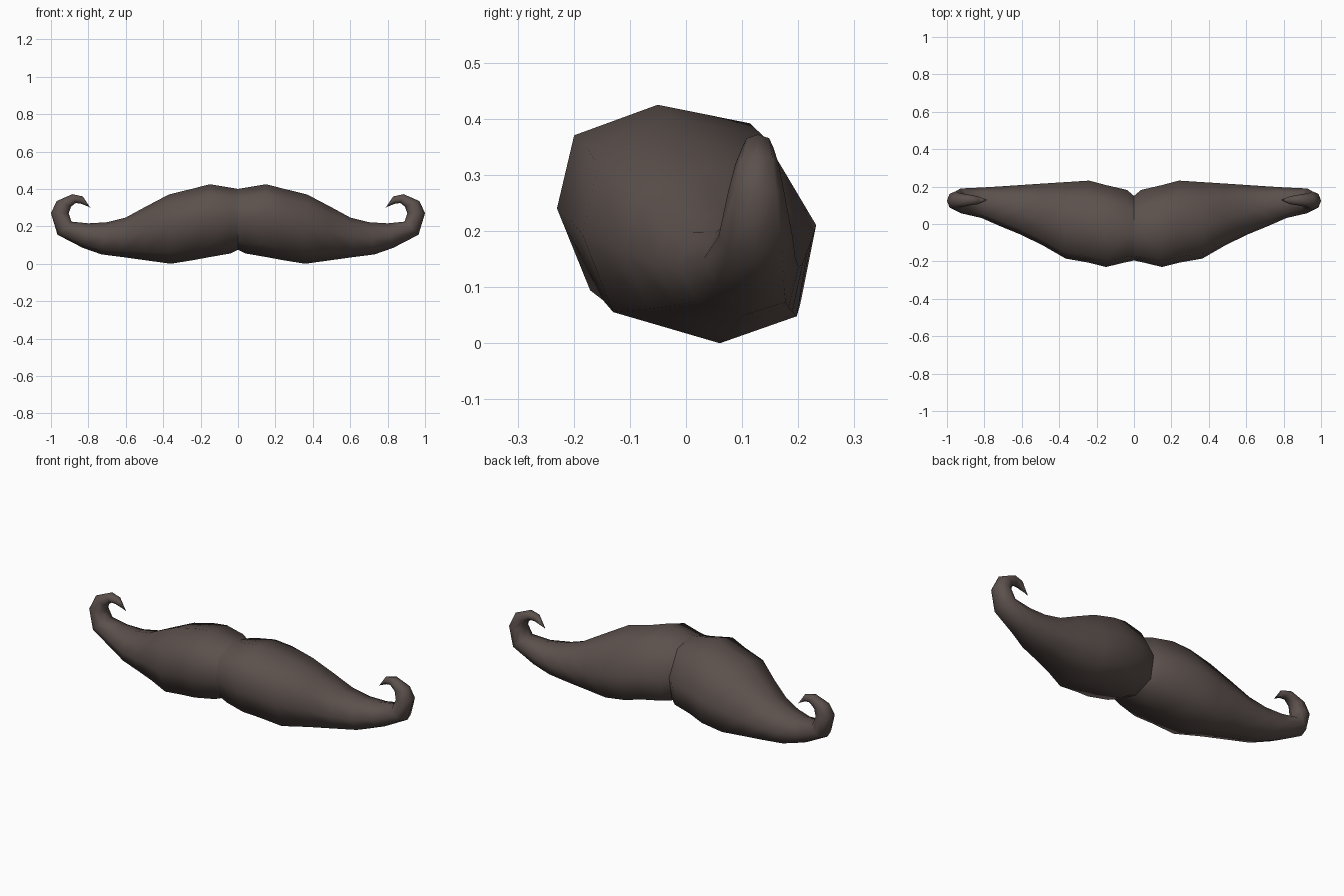
import bpy, bmesh
from mathutils import Vector

if "Cube" in bpy.data.objects:
    bpy.data.objects.remove(bpy.data.objects["Cube"])

hair = bpy.data.materials.new("dark brown hair")
hair.diffuse_color = (0.105, 0.08, 0.072, 1)
hair.use_nodes = True
hair.node_tree.nodes["Principled BSDF"].inputs["Base Color"].default_value = hair.diffuse_color

# Unit cross-sections (depth, height): lopsided for the body, regular for the curl
BODY = [(-.18, 1), (-.86, .72), (-1, .05), (-.73, -.7), (.2, -1), (.87, -.74), (1, 0), (.57, .83)]
CURL = [(0, 1), (-.72, .72), (-1, 0), (-.72, -.72), (0, -1), (.72, -.72), (1, 0), (.72, .72)]

# Rings along one half: inner edge x,z / outer edge x,z / front y, back y
RINGS = [
    (0, .40, 0, .075, -.195, .15),
    (.035, .406, .04, .055, -.203, .182),
    (.15, .425, .15, .036, -.23, .208),
    (.24, .402, .24, .019, -.207, .232),
    (.37, .37, .36, .0, -.185, .224),
    (.49, .307, .49, .018, -.113, .216),
    (.60, .247, .62, .036, -.055, .208),
    (.70, .222, .73, .05, -.012, .201),
    (.80, .216, .83, .085, .032, .195),
    (.89, .225, .965, .155, .058, .190),
    (.905, .27, 1.0, .27, .075, .175),
    (.893, .305, .97, .335, .088, .165),
    (.868, .325, .885, .372, .10, .156),
    (.84, .321, .83, .36, .106, .148),
    (.79, .302, .788, .296, .125, .131),
]

# One half of the moustache, swept through the rings
bm = bmesh.new()
loops = []
for i, (ax, az, bx, bz, y0, y1) in enumerate(RINGS):
    a, b = Vector((ax, 0, az)), Vector((bx, 0, bz))
    mid, half = (a + b) / 2, (a - b) / 2
    t = min(1, max(0, (i - 4) / 5))
    loop = []
    for (p, q), (r, s) in zip(BODY, CURL):
        u, v = p + (r - p) * t, q + (s - q) * t
        co = mid + half * v
        co.y = (y0 + y1) / 2 + (y1 - y0) / 2 * u
        loop.append(bm.verts.new(co))
    loops.append(loop)
for l0, l1 in zip(loops, loops[1:]):
    for k in range(8):
        n = (k + 1) % 8
        bm.faces.new((l0[k], l0[n], l1[n], l1[k]))
bm.faces.new(loops[-1])
bmesh.ops.recalc_face_normals(bm, faces=bm.faces)
for f in bm.faces:
    f.smooth = True
mesh = bpy.data.meshes.new("moustache")
bm.to_mesh(mesh)
bm.free()
mesh.materials.append(hair)
obj = bpy.data.objects.new("moustache", mesh)
bpy.context.collection.objects.link(obj)

# Other half; the halves stay unmerged to keep the centre crease
mirror = obj.modifiers.new("other half", 'MIRROR')
mirror.use_mirror_merge = False
